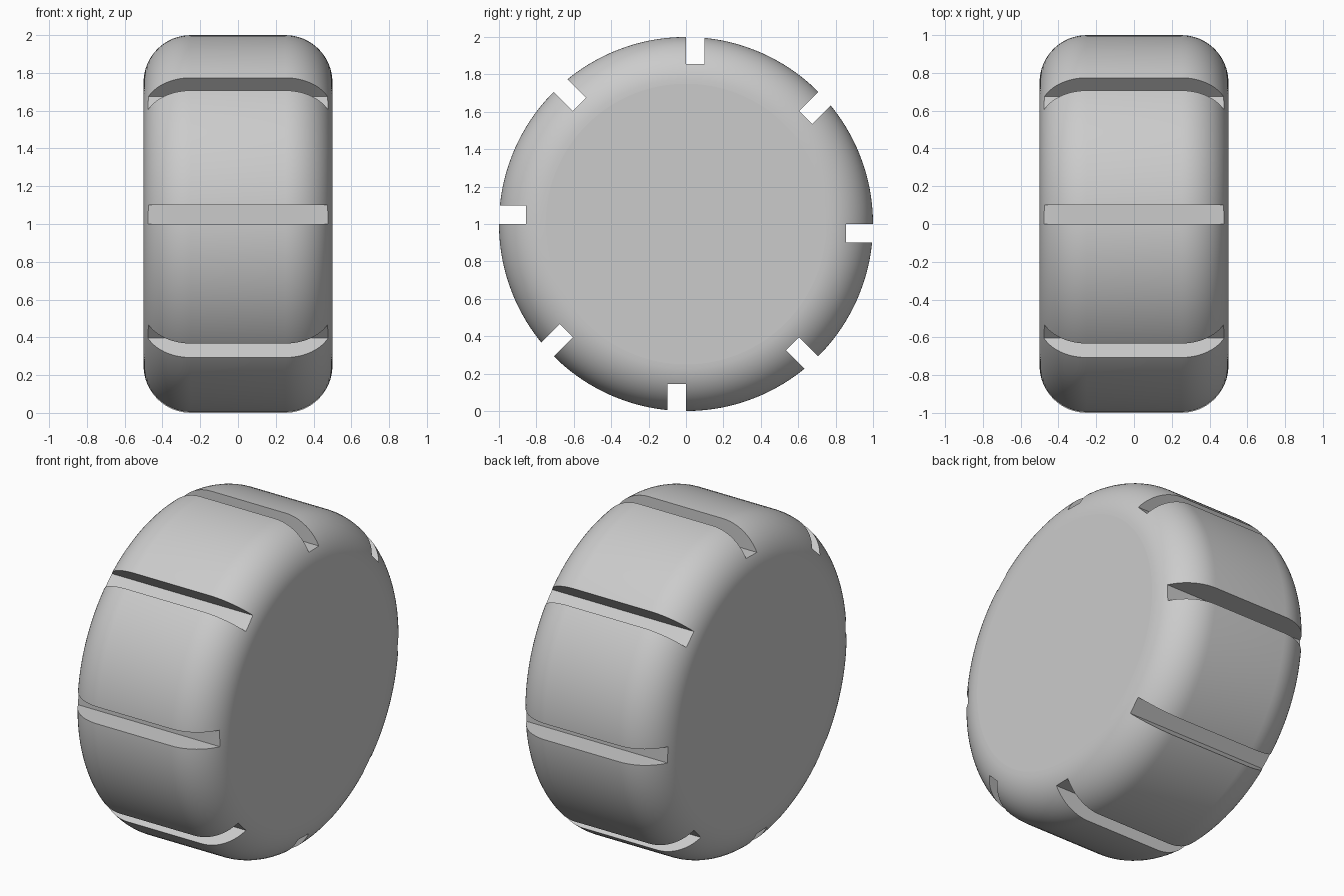
import bpy, bmesh
from math import pi, sin, cos, radians
from mathutils import Matrix, Vector

default = bpy.data.objects.get("Cube")
if default:
    bpy.data.objects.remove(default, do_unlink=True)

RADIUS, HALF_WIDTH, FILLET = 1.0, 0.5, 0.25
SLOT_WIDTH, SLOT_FLOOR, SLOTS = 0.1, 0.855, 8
SEGMENTS, ARC_STEPS = 144, 16

rubber = bpy.data.materials.new("plain grey")
grey = (0.6, 0.6, 0.6, 1)
rubber.diffuse_color = grey
rubber.use_nodes = True
rubber.node_tree.nodes["Principled BSDF"].inputs["Base Color"].default_value = grey


def make_object(name, bm):
    bmesh.ops.recalc_face_normals(bm, faces=bm.faces)
    mesh = bpy.data.meshes.new(name)
    bm.to_mesh(mesh)
    bm.free()
    mesh.materials.append(rubber)
    obj = bpy.data.objects.new(name, mesh)
    obj.location.z = RADIUS
    bpy.context.collection.objects.link(obj)
    return obj


# Wheel body: rounded profile revolved about the x axis, with flat sides
bm = bmesh.new()
rim = []
for side in (-1, 1):
    for i in range(ARC_STEPS + 1):
        a = pi / 2 * (i if side < 0 else ARC_STEPS - i) / ARC_STEPS
        rim.append((side * (HALF_WIDTH - FILLET + FILLET * cos(a)),
                    RADIUS - FILLET + FILLET * sin(a)))
turn = Matrix.Rotation(pi / SEGMENTS, 3, "X")
verts = [bm.verts.new(turn @ Vector((x, 0, r))) for x, r in rim]
edges = [bm.edges.new(pair) for pair in zip(verts, verts[1:])]
bmesh.ops.spin(bm, geom=verts + edges, cent=(0, 0, 0), axis=(1, 0, 0),
               angle=2 * pi, steps=SEGMENTS, use_merge=True)
bmesh.ops.remove_doubles(bm, verts=bm.verts, dist=1e-5)
bmesh.ops.holes_fill(bm, edges=[e for e in bm.edges if e.is_boundary], sides=0)
wheel = make_object("wheel", bm)

# Cutter: one bar per tread slot, each set to one side of its radius
bm = bmesh.new()
height = 0.4
for i in range(SLOTS):
    place = (Matrix.Rotation(2 * pi * i / SLOTS, 4, "X")
             @ Matrix.Translation((0, SLOT_WIDTH / 2, SLOT_FLOOR + height / 2))
             @ Matrix.Diagonal((1.3, SLOT_WIDTH, height, 1)))
    bmesh.ops.create_cube(bm, size=1, matrix=place)
cutter = make_object("slot_cutter", bm)
cutter.hide_render = True

# Cut the slots
cut = wheel.modifiers.new("slots", "BOOLEAN")
cut.operation = "DIFFERENCE"
cut.solver = "EXACT"
cut.object = cutter
bpy.ops.object.select_all(action="DESELECT")
wheel.select_set(True)
bpy.context.view_layer.objects.active = wheel
bpy.ops.object.modifier_apply(modifier=cut.name)
bpy.data.objects.remove(cutter, do_unlink=True)

# Smooth tread and shoulders, flat sides
bpy.ops.object.shade_smooth_by_angle(angle=radians(30))
for face in wheel.data.polygons:
    if abs(face.normal.x) > 0.9999:
        face.use_smooth = False
